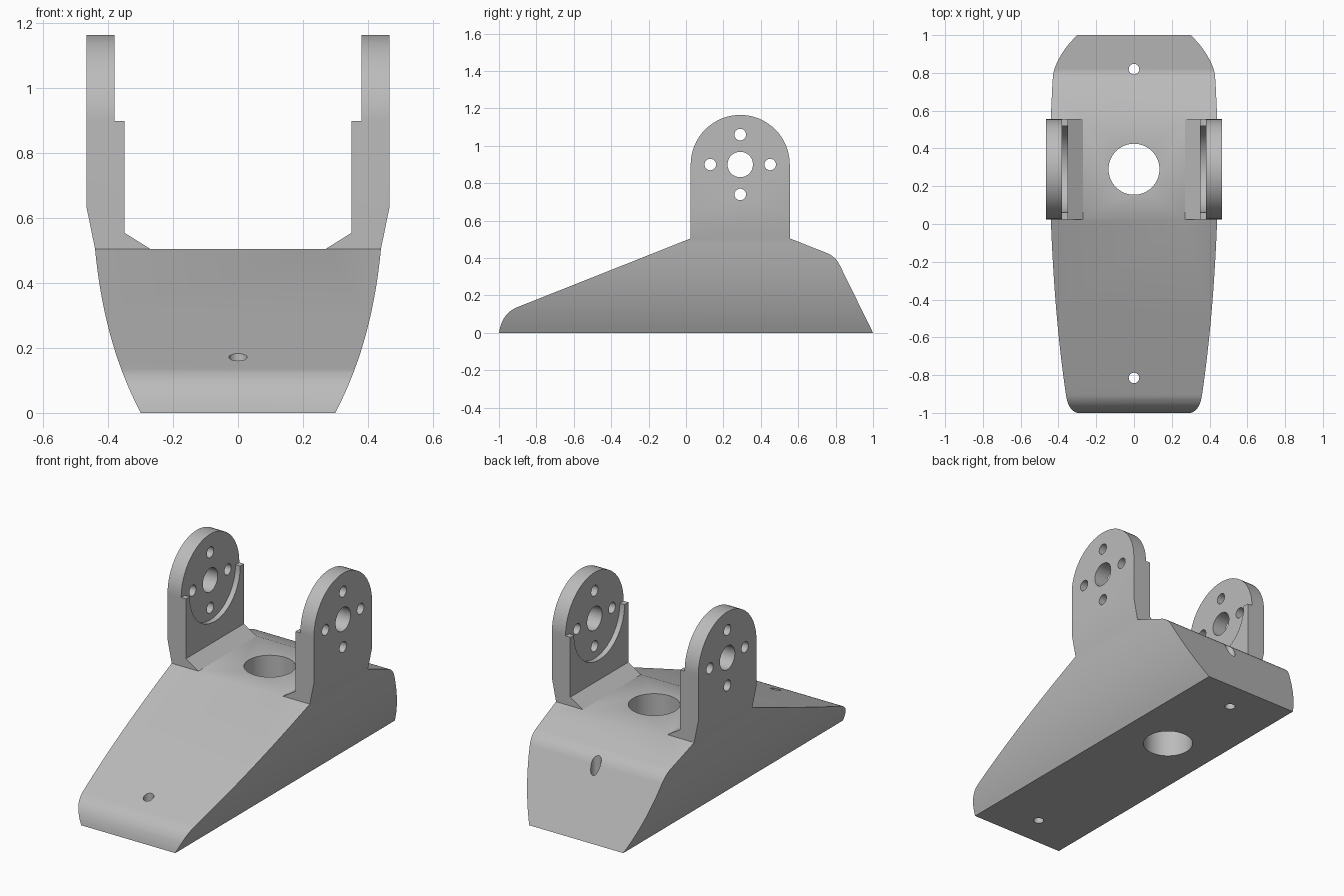
import bpy, bmesh, math
from mathutils import Matrix, Vector

if "Cube" in bpy.data.objects:
    bpy.data.objects.remove(bpy.data.objects["Cube"], do_unlink=True)

ARM_Y, PIVOT_Z, ARM_R = 0.29, 0.9, 0.265
DECK_Z = 0.505

grey = bpy.data.materials.new("neutral grey")
grey.use_nodes = True
grey.diffuse_color = (0.5, 0.5, 0.5, 1)
grey.node_tree.nodes["Principled BSDF"].inputs["Base Color"].default_value = (0.5, 0.5, 0.5, 1)


def make_object(name, bm):
    bmesh.ops.recalc_face_normals(bm, faces=bm.faces)
    mesh = bpy.data.meshes.new(name)
    bm.to_mesh(mesh)
    bm.free()
    mesh.materials.append(grey)
    obj = bpy.data.objects.new(name, mesh)
    bpy.context.collection.objects.link(obj)
    return obj


def prism(name, points, start, depth):
    """Extrude a closed outline of 3D points along a vector."""
    bm = bmesh.new()
    face = bm.faces.new([bm.verts.new(Vector(p) + Vector(start)) for p in points])
    new = bmesh.ops.extrude_face_region(bm, geom=[face])["geom"]
    bmesh.ops.translate(bm, vec=depth, verts=[v for v in new if isinstance(v, bmesh.types.BMVert)])
    return make_object(name, bm)


def cylinder(name, centre, radius, length, axis="Z", sides=48):
    bm = bmesh.new()
    turn = Matrix.Rotation(math.pi / 2, 4, "Y") if axis == "X" else Matrix()
    bmesh.ops.create_cone(bm, cap_ends=True, segments=sides, radius1=radius, radius2=radius,
                          depth=length, matrix=Matrix.Translation(centre) @ turn)
    return make_object(name, bm)


def boolean(target, tool, operation="DIFFERENCE"):
    tool.hide_render = True
    mod = target.modifiers.new(tool.name, "BOOLEAN")
    mod.operation, mod.object, mod.solver = operation, tool, "EXACT"
    bpy.context.view_layer.objects.active = target
    bpy.ops.object.modifier_apply(modifier=mod.name)
    bpy.data.objects.remove(tool, do_unlink=True)


def fillet(a, b, c, steps=8):
    """Rounded corner from a to c, pulled towards b."""
    a, b, c = Vector(a), Vector(b), Vector(c)
    return [a.lerp(b, t).lerp(b.lerp(c, t), t) for t in (i / steps for i in range(steps + 1))]


# Front outline: flared base, two arms and the deck between them
half = []
for i in range(17):
    z = DECK_Z * i / 16
    half.append((0.3 + 0.52 * z - 0.6 * z**2 + 0.24 * z**3, z))
half += [(0.467, 0.635), (0.467, 1.3), (0.38, 1.3), (0.38, PIVOT_Z),
         (0.35, PIVOT_Z), (0.35, 0.555), (0.27, DECK_Z)]
outline = half + [(-x, z) for x, z in reversed(half)]
bracket = prism("mounting_bracket", [(x, 0, z) for x, z in outline], (0, -1.1, 0), (0, 2.2, 0))

# Side outline: sloping nose, round-topped arm, short tail
side = fillet((-1, 0), (-0.985, 0.103), (-0.905, 0.136))
side.append((ARM_Y - ARM_R, DECK_Z))
for i in range(33):
    a = math.pi * (1 - i / 32)
    side.append((ARM_Y + ARM_R * math.cos(a), PIVOT_Z + ARM_R * math.sin(a)))
side.append((ARM_Y + ARM_R, DECK_Z))
side += fillet((0.75, 0.428), (0.798, 0.41), (0.822, 0.362))
side.append((1, 0))
boolean(bracket, prism("side_outline", [(0, y, z) for y, z in side], (-0.6, 0, 0), (1.2, 0, 0)), "INTERSECT")

# Round seats on the inner faces of the arms
boolean(bracket, cylinder("arm_seats", (0, ARM_Y, PIVOT_Z), 0.23, 0.76, "X", 64))

# Pivot holes and screw holes through both arms
boolean(bracket, cylinder("pivot_hole", (0, ARM_Y, PIVOT_Z), 0.068, 1.4, "X"))
for dy, dz in ((1, 0), (-1, 0), (0, 1), (0, -1)):
    boolean(bracket, cylinder("arm_screw_hole", (0, ARM_Y + 0.16 * dy, PIVOT_Z + 0.16 * dz),
                              0.031, 1.4, "X", 24))

# Cable hole through the deck, mounting holes at nose and tail
boolean(bracket, cylinder("cable_hole", (0, ARM_Y, 0.3), 0.135, 1.2, "Z", 64))
for y in (-0.815, 0.82):
    boolean(bracket, cylinder("mounting_hole", (0, y, 0.3), 0.028, 1.2, "Z", 24))

# Smooth curved surfaces, keep edges and flats crisp
bpy.ops.object.select_all(action="DESELECT")
bracket.select_set(True)
bpy.context.view_layer.objects.active = bracket
bpy.ops.object.shade_smooth_by_angle(angle=math.radians(30))
weighted = bracket.modifiers.new("weighted_normals", "WEIGHTED_NORMAL")
weighted.keep_sharp = True
